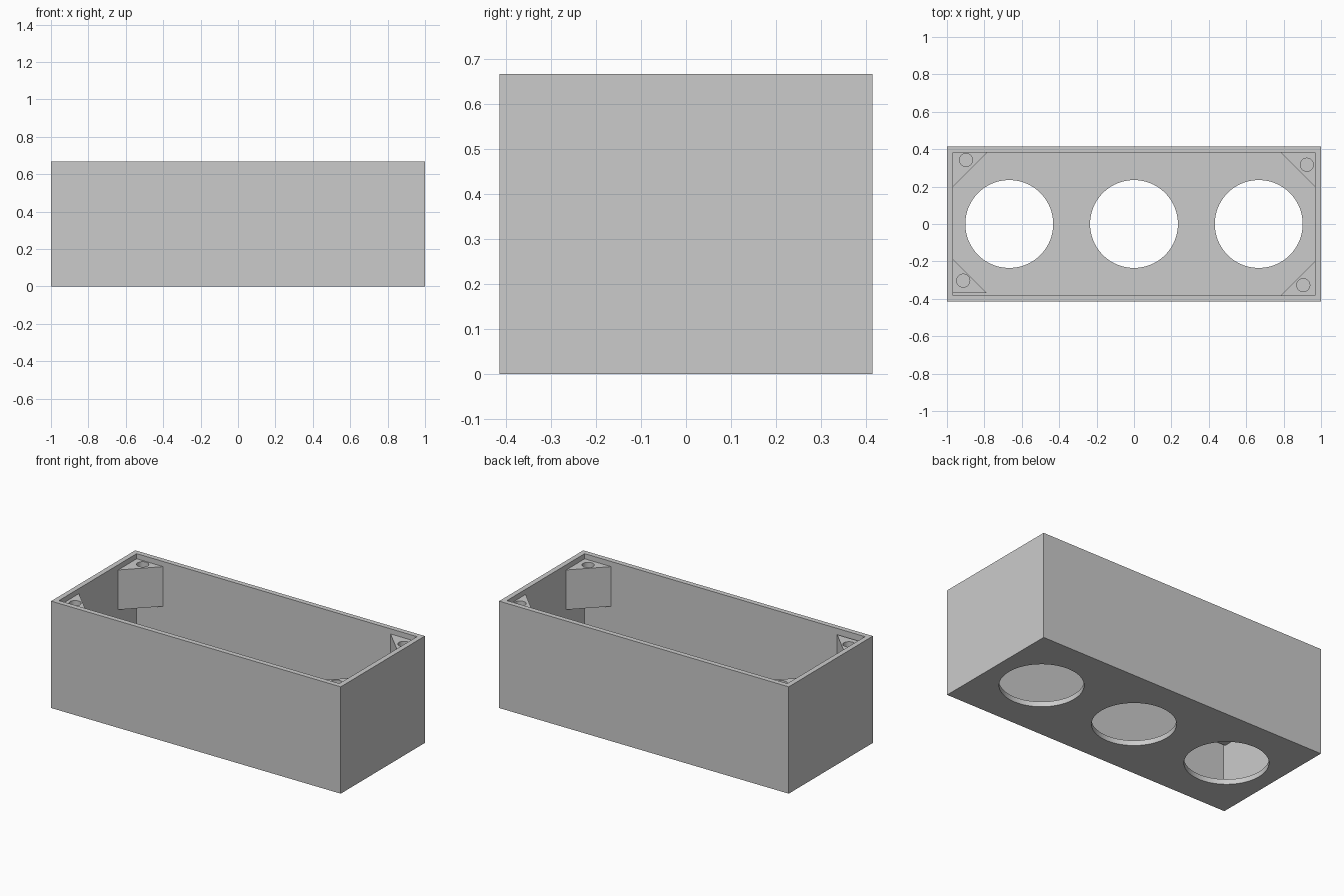
import bpy, bmesh, math

if "Cube" in bpy.data.objects:
    bpy.data.objects.remove(bpy.data.objects["Cube"])

W, D, H, T = 1.0, 0.415, 0.667, 0.032   # half width, half depth, height, wall
IX, IY = W - T, D - T                   # inner half sizes
POST_TOP, POST_BOTTOM, LEG = 0.635, 0.387, 0.183

grey = bpy.data.materials.new("plain grey")
grey.diffuse_color = (0.6, 0.6, 0.6, 1)
grey.use_nodes = True
grey.node_tree.nodes["Principled BSDF"].inputs["Base Color"].default_value = grey.diffuse_color


def prism(name, outline, z0, z1):
    """Extrude a counter-clockwise outline from z0 to z1."""
    bm = bmesh.new()
    face = bm.faces.new([bm.verts.new((x, y, z0)) for x, y in outline])
    top = bmesh.ops.extrude_face_region(bm, geom=[face])["geom"]
    bmesh.ops.translate(bm, vec=(0, 0, z1 - z0),
                        verts=[v for v in top if isinstance(v, bmesh.types.BMVert)])
    bmesh.ops.recalc_face_normals(bm, faces=bm.faces)
    mesh = bpy.data.meshes.new(name)
    bm.to_mesh(mesh)
    bm.free()
    mesh.materials.append(grey)
    ob = bpy.data.objects.new(name, mesh)
    bpy.context.collection.objects.link(ob)
    return ob


def rect(x, y):
    return [(-x, -y), (x, -y), (x, y), (-x, y)]


def circle(cx, cy, r, n):
    return [(cx + r * math.cos(2 * math.pi * i / n),
             cy + r * math.sin(2 * math.pi * i / n)) for i in range(n)]


def activate(ob):
    bpy.ops.object.select_all(action='DESELECT')
    ob.select_set(True)
    bpy.context.view_layer.objects.active = ob


def cut(ob, cutter):
    """Subtract the cutter and remove it."""
    cutter.hide_render = True
    mod = ob.modifiers.new("cut", 'BOOLEAN')
    mod.operation, mod.solver, mod.object = 'DIFFERENCE', 'EXACT', cutter
    activate(ob)
    bpy.ops.object.modifier_apply(modifier=mod.name)
    bpy.data.objects.remove(cutter)


def smooth(ob):
    activate(ob)
    bpy.ops.object.shade_smooth_by_angle(angle=math.radians(30))


# open box with three round openings in its floor
box = prism("box_shell", rect(W, D), 0, H)
cut(box, prism("cavity_cutter", rect(IX, IY), T, H + 0.1))
for x in (-0.667, 0, 0.667):
    cut(box, prism("opening_cutter", circle(x, 0, 0.235, 96), -0.1, T + 0.1))
smooth(box)

# triangular corner posts: corner, inward directions, screw hole centre
posts = {
    "back_left_post": (-IX, IY, 1, -1, (-0.898, 0.342)),
    "back_right_post": (IX, IY, -1, -1, (0.924, 0.317)),
    "front_left_post": (-IX, -IY + 0.013, 1, 1, (-0.913, -0.303)),
    "front_right_post": (IX, -IY, -1, 1, (0.905, -0.327)),
}
for name, (x, y, sx, sy, (hx, hy)) in posts.items():
    post = prism(name, [(x, y), (x + sx * LEG, y), (x, y + sy * LEG)],
                 POST_BOTTOM, POST_TOP)
    cut(post, prism("screw_cutter", circle(hx, hy, 0.035, 32),
                    POST_BOTTOM + 0.05, POST_TOP + 0.1))
    smooth(post)
